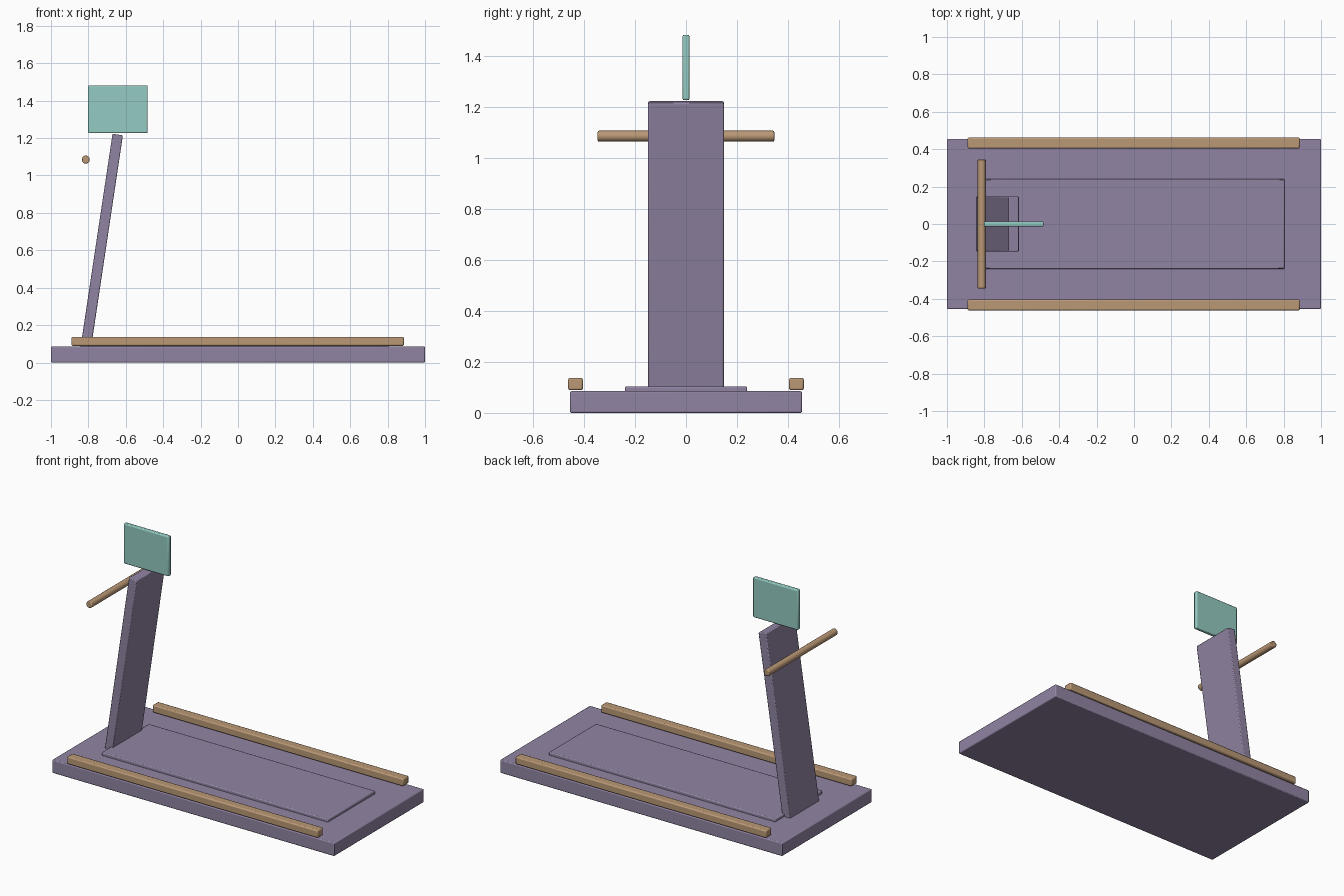
import bpy, math

if "Cube" in bpy.data.objects:
    bpy.data.objects.remove(bpy.data.objects["Cube"])


def material(name, srgb):
    m = bpy.data.materials.new(name)
    m.diffuse_color = [((c / 255 + 0.055) / 1.055) ** 2.4 for c in srgb] + [1]
    m.use_nodes = True
    m.node_tree.nodes["Principled BSDF"].inputs["Base Color"].default_value = m.diffuse_color
    return m


purple = material("muted purple", (145, 132, 163))
tan = material("warm tan", (186, 152, 117))
teal = material("soft teal", (148, 203, 194))


def finish(ob, name, mat, bevel, segments=2):
    ob.name = name
    ob.data.materials.append(mat)
    bpy.ops.object.transform_apply(location=False, rotation=False, scale=True)
    mod = ob.modifiers.new("soft edges", 'BEVEL')
    mod.width = bevel
    mod.segments = segments
    mod.limit_method = 'ANGLE'
    mod.angle_limit = math.radians(50)
    bpy.ops.object.shade_smooth_by_angle(angle=math.radians(35))
    return ob


def box(name, lo, hi, mat, bevel, tilt=0):
    centre = [(a + b) / 2 for a, b in zip(lo, hi)]
    bpy.ops.mesh.primitive_cube_add(size=1, location=centre, rotation=(0, tilt, 0))
    ob = bpy.context.object
    ob.scale = [b - a for a, b in zip(lo, hi)]
    return finish(ob, name, mat, bevel)


# deck and running belt
box("deck", (-1, -0.455, 0), (1, 0.455, 0.085), purple, 0.006)
box("running_belt", (-0.8, -0.24, 0.078), (0.805, 0.24, 0.104), purple, 0.006)

# side rails
for side, label in ((-1, "near"), (1, "far")):
    y = side * 0.433
    box(label + "_side_rail", (-0.89, y - 0.029, 0.089), (0.887, y + 0.029, 0.137), tan, 0.007)

# leaning upright
box("upright", (-0.757, -0.148, 0.067), (-0.701, 0.148, 1.225), purple, 0.005, math.atan(0.15))

# console screen
box("console_screen", (-0.802, -0.0135, 1.226), (-0.483, 0.0135, 1.482), teal, 0.006)

# handlebar
bpy.ops.mesh.primitive_cylinder_add(vertices=16, radius=0.0215, depth=0.692,
                                    location=(-0.814, 0, 1.085),
                                    rotation=(math.pi / 2, 0, 0))
finish(bpy.context.object, "handlebar", tan, 0.005)
